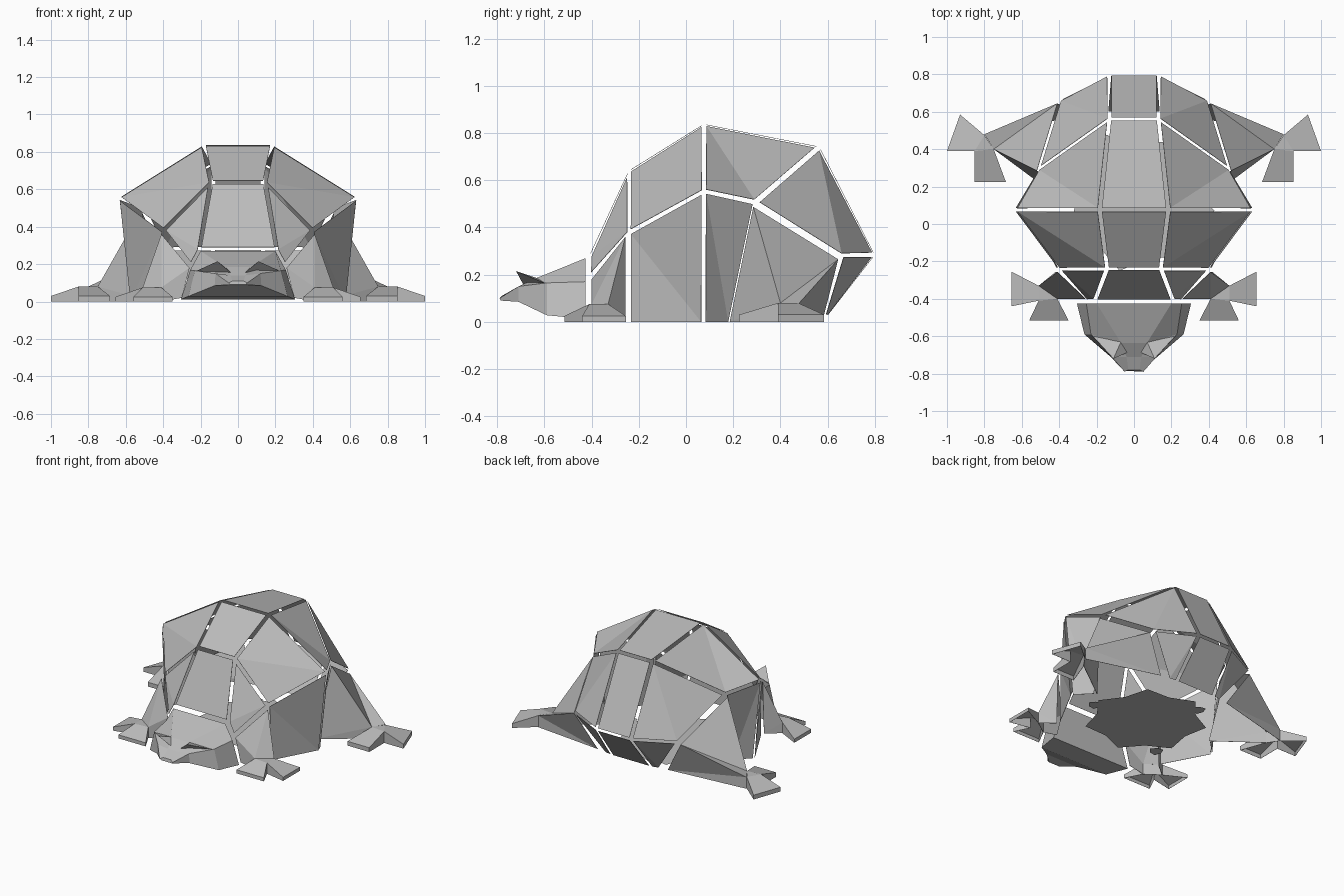
import bpy
import bmesh
import math
from mathutils import Vector

cube = bpy.data.objects.get("Cube")
if cube:
    bpy.data.objects.remove(cube)

grey = bpy.data.materials.new("plain grey")
grey.use_nodes = True
colour = (0.5, 0.5, 0.5, 1)
grey.diffuse_color = colour
for node in grey.node_tree.nodes:
    if node.type == "BSDF_PRINCIPLED":
        node.inputs["Base Color"].default_value = colour

INSIDE = Vector((0, .1, .15))
GAP = .012
SKIN = .002


def make_object(name, points, faces, closed=False, thickness=0):
    """Build a flat shaded part whose faces point outwards."""
    bm = bmesh.new()
    verts = [bm.verts.new(p) for p in points]
    for face in faces:
        bm.faces.new([verts[i] for i in face])
    bmesh.ops.recalc_face_normals(bm, faces=bm.faces)
    if not closed:
        bm.normal_update()
        outward = sum(f.normal.dot(f.calc_center_median() - INSIDE) * f.calc_area()
                      for f in bm.faces)
        if outward < 0:
            bmesh.ops.reverse_faces(bm, faces=bm.faces)
    mesh = bpy.data.meshes.new(name)
    bm.to_mesh(mesh)
    bm.free()
    mesh.materials.append(grey)
    obj = bpy.data.objects.new(name, mesh)
    bpy.context.collection.objects.link(obj)
    if thickness:
        mod = obj.modifiers.new("thickness", "SOLIDIFY")
        mod.thickness = thickness
        mod.offset = -1


def flip(points, side):
    return [Vector((p[0] * side, p[1], p[2])) for p in points]


def shrink(corners):
    """Move every edge of a plate inwards by the gap."""
    result = []
    for i, p in enumerate(corners):
        a = (corners[i - 1] - p).normalized()
        b = (corners[(i + 1) % len(corners)] - p).normalized()
        result.append(p + (a + b) * GAP / max(a.cross(b).length, .3))
    return result


def plate(name, corners):
    faces = [(0, 1, 2), (0, 2, 3)]
    make_object(name, shrink(corners), faces, thickness=SKIN)


def both_sides(name, points, faces, closed=False, thickness=0):
    for side, label in ((1, "left"), (-1, "right")):
        make_object(label + "_" + name, flip(points, side), faces, closed, thickness)


# Shell corners of the left half: ridge, flank and ground lines, front to back
ridge = [(.21, -.41, .28), (.145, -.243, .64), (.185, .075, .838),
         (.133, .565, .742), (.133, .8, .283), (.15, .595, .02)]
flank = [(.25, -.41, .19), (.4, -.243, .38), (.64, .075, .557),
         (.51, .295, .508), (.4, .665, .283), (.21, .59, .02)]
ground = [(.41, -.243, -GAP), (.58, .075, -GAP), (.47, .185, -GAP)]

# Middle row of plates
for i, label in enumerate(("front", "upper_front", "crown", "upper_back", "tail")):
    left, right = flip(ridge, 1), flip(ridge, -1)
    plate("middle_plate_" + label, [left[i], left[i + 1], right[i + 1], right[i]])

# Upper and lower rows of side plates
for side, label in ((1, "left"), (-1, "right")):
    r, f, g = (flip(line, side) for line in (ridge, flank, ground))
    plate(label + "_shoulder_plate", [r[0], f[0], f[1], r[1]])
    plate(label + "_upper_front_plate", [r[1], f[1], f[2], r[2]])
    plate(label + "_upper_back_plate", [r[2], f[2], f[3], r[3]])
    plate(label + "_hip_plate", [r[3], f[3], f[4], r[4]])
    plate(label + "_tail_plate", [r[4], f[4], f[5], r[5]])
    plate(label + "_lower_front_plate", [f[1], f[2], g[1], g[0]])
    plate(label + "_lower_back_plate", [f[2], f[3], g[2], g[1]])

# Legs: tapered sleeves open towards the shell and the ground
both_sides("front_leg",
           [(.41, -.257, .36), (.26, -.4, .18), (.3, -.4, .02), (.42, -.257, 0),
            (.51, -.33, .075), (.41, -.4, .075), (.51, -.33, 0), (.41, -.4, 0)],
           [(0, 1, 5), (0, 5, 4), (1, 2, 5), (2, 7, 5), (0, 4, 3), (3, 4, 6)],
           thickness=SKIN)
both_sides("hind_leg",
           [(.52, .285, .487), (.41, .645, .265), (.27, .585, .03), (.46, .185, 0),
            (.75, .4, .08), (.8, .48, .08), (.75, .4, 0), (.8, .48, 0)],
           [(0, 1, 4), (1, 5, 4), (0, 4, 3), (3, 4, 6), (1, 2, 5), (2, 7, 5)],
           thickness=SKIN)


# Feet: two splayed toes, low at the tips and high at the ankle, hollow below
def foot(name, outline, low, high):
    n = len(outline)
    points = [(x, y, 0) for x, y in outline]
    points += [(x, y, high if i % 3 == 0 else low) for i, (x, y) in enumerate(outline)]
    faces = [tuple(i + n for i in top) for top in ((0, 1, 2, 3), (0, 3, 6), (3, 4, 5, 6))]
    faces += [(i, (i + 1) % n, (i + 1) % n + n, i + n) for i in range(n)]
    both_sides(name, points, faces, closed=True, thickness=SKIN)


foot("front_foot", [(.41, -.4), (.35, -.515), (.56, -.515), (.51, -.41),
                    (.655, -.44), (.655, -.255), (.51, -.33)], .025, .075)
foot("hind_foot", [(.75, .4), (.685, .225), (.852, .225), (.852, .39),
                   (1, .39), (.93, .585), (.8, .475)], .03, .08)

# Head: four half sections from the neck to the snout, mirrored into a loft
sections = [[(.2, -.425, .27), (.255, -.425, .17), (.305, -.425, .012)],
            [(.07, -.635, .185), (.23, -.59, .165), (.265, -.59, .028)],
            [(.04, -.71, .14), (.12, -.71, .15), (.125, -.71, .085)],
            [(.03, -.78, .11), (.05, -.79, .1), (.04, -.785, .09)]]
points = []
for half in sections:
    points += flip(half, 1) + flip(half, -1)[::-1]
faces = [tuple(range(6)), tuple(range(18, 24))]
for s in range(3):
    for i in range(6):
        j = (i + 1) % 6
        faces.append((s * 6 + i, s * 6 + j, s * 6 + j + 6, s * 6 + i + 6))
make_object("head", points, faces, closed=True)

# Raised brows
both_sides("brow", [(.22, -.6, .165), (.11, -.72, .215), (.02, -.68, .14), (.07, -.63, .185)],
           [(0, 1, 2), (0, 1, 3), (1, 2, 3), (0, 2, 3)], closed=True)


# Splash under the body with small drops, facing down
def splash(name, x, y, radius, count):
    points = []
    for i in range(count):
        angle = math.tau * i / count
        reach = radius * (1 - .18 * (i % 2))
        points.append((x + reach * math.cos(angle), y + reach * math.sin(angle), .003))
    make_object(name, points, [tuple(range(count))])


splash("belly_splash", .01, .13, .39, 14)
splash("side_drop", .38, .07, .05, 6)
splash("back_drop", -.16, .44, .05, 6)
splash("front_drop", -.29, -.13, .05, 6)
